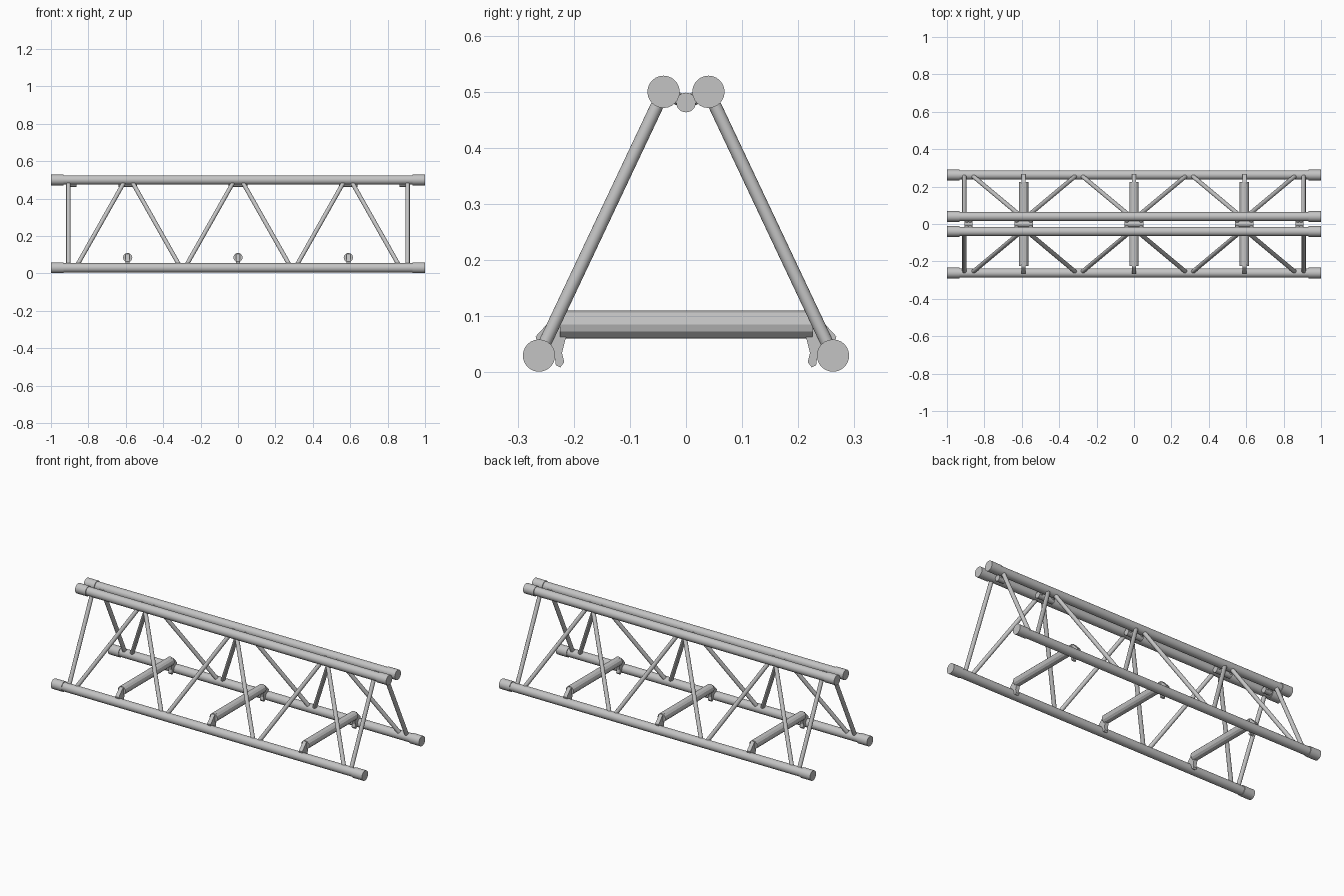
import bpy, bmesh
from mathutils import Vector

cube = bpy.data.objects.get("Cube")
if cube:
    bpy.data.objects.remove(cube, do_unlink=True)

metal = bpy.data.materials.new("light grey metal")
metal.use_nodes = True
GREY = (0.55, 0.55, 0.55, 1)
metal.diffuse_color = GREY
metal.node_tree.nodes["Principled BSDF"].inputs["Base Color"].default_value = GREY

TOP = (0.04, 0.50)       # y, z of the upper chords
LOW = (0.262, 0.03)      # y, z of the lower chords
BAY = 0.59               # spacing of the cross members


def finish(bm, name):
    mesh = bpy.data.meshes.new(name)
    bmesh.ops.recalc_face_normals(bm, faces=bm.faces)
    bm.to_mesh(mesh)
    bm.free()
    mesh.materials.append(metal)
    obj = bpy.data.objects.new(name, mesh)
    bpy.context.collection.objects.link(obj)
    return obj


def tube(name, a, b, radius, sides=24, smooth=True):
    """Capped cylinder running from a to b."""
    a, b = Vector(a), Vector(b)
    bm = bmesh.new()
    bmesh.ops.create_cone(bm, cap_ends=True, segments=sides, radius1=radius,
                          radius2=radius, depth=(b - a).length)
    turn = (b - a).to_track_quat('Z', 'Y').to_matrix().to_4x4()
    bmesh.ops.transform(bm, matrix=turn, verts=bm.verts)
    bmesh.ops.translate(bm, vec=(a + b) / 2, verts=bm.verts)
    for f in bm.faces:
        f.smooth = smooth and len(f.verts) == 4
    for e in bm.edges:
        e.smooth = e.calc_face_angle(0) < 0.6
    return finish(bm, name)


def claw(name, x, side):
    """Flat hooked plate that grips a lower chord."""
    outline = [(0.214, 0.108), (0.232, 0.103), (0.268, 0.064), (0.262, 0.04),
               (0.234, 0.03), (0.232, 0.013), (0.224, 0.009), (0.217, 0.018),
               (0.221, 0.035), (0.212, 0.07)]
    bm = bmesh.new()
    face = bm.faces.new([bm.verts.new((x - 0.011, side * y, z)) for y, z in outline])
    new = bmesh.ops.extrude_face_region(bm, geom=[face])["geom"]
    bmesh.ops.translate(bm, vec=(0.022, 0, 0),
                        verts=[v for v in new if isinstance(v, bmesh.types.BMVert)])
    return finish(bm, name)


for side, label in ((-1, "front"), (1, "back")):
    # Long chords with thicker end sleeves
    for (y, z), level in ((TOP, "upper"), (LOW, "lower")):
        y *= side
        tube(f"{label}_{level}_chord", (-0.99, y, z), (0.99, y, z), 0.025)
        for end in (-1, 1):
            tube(f"{label}_{level}_end_sleeve", (end * 0.933, y, z), (end, y, z), 0.0288)

    # Lattice braces: end posts and zigzag diagonals, as (upper x, lower x)
    for m in (-1, 1):
        for xt, xb in ((0.907, 0.907), (0.602, 0.868), (0.572, 0.306), (0.018, 0.284)):
            tube(f"{label}_brace", (m * xt, side * TOP[0], TOP[1]),
                 (m * xb, side * LOW[0], LOW[1]), 0.0115, 16)

    # Claws holding the cross tubes
    for x in (-BAY, 0, BAY):
        claw(f"{label}_claw", x, side)

# Lower cross tubes
for x in (-BAY, 0, BAY):
    tube("cross_tube", (x, -0.225, 0.085), (x, 0.225, 0.085), 0.025, 12, False)

# Short spacers between the upper chords, with small struts to each side
for x, half in ((-0.885, 0.022), (-BAY, 0.05), (0, 0.05), (BAY, 0.05), (0.885, 0.022)):
    tube("upper_spacer", (x - half, 0, 0.481), (x + half, 0, 0.481), 0.0175)
    for side in (-1, 1):
        for end in (-1, 1):
            sx = x + end * (half - 0.012)
            tube("spacer_strut", (sx, 0, 0.481), (sx, side * TOP[0], TOP[1]), 0.0115, 16)
